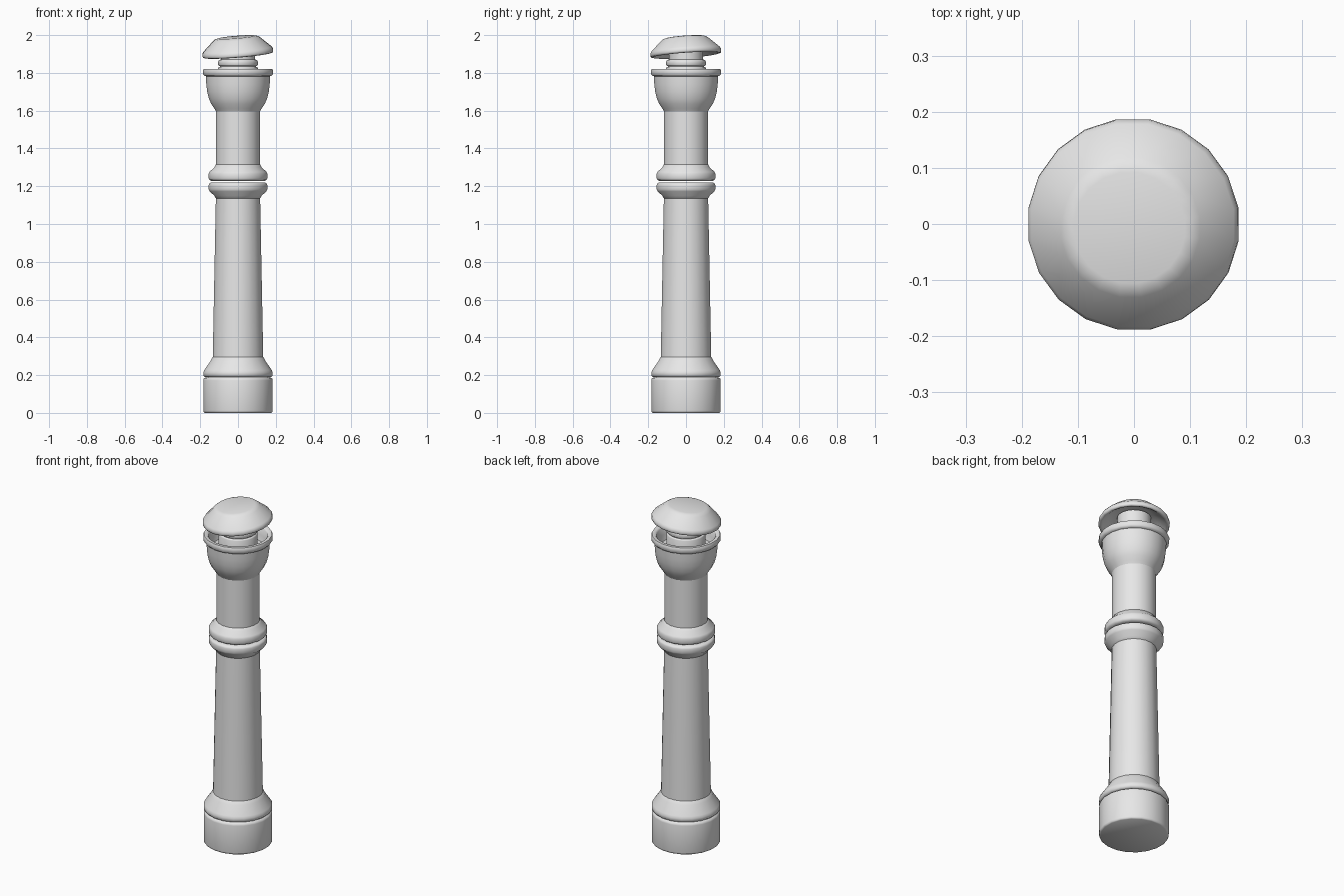
import bpy, bmesh, math

SIDES = 20

cube = bpy.data.objects.get("Cube")
if cube:
    bpy.data.objects.remove(cube, do_unlink=True)

stone = bpy.data.materials.new("light_grey")
stone.use_nodes = True
colour = (0.8, 0.8, 0.8, 1)
stone.diffuse_color = colour
stone.node_tree.nodes["Principled BSDF"].inputs["Base Color"].default_value = colour


def lathe(name, profile):
    """Turn (radius, height) points, listed from the lower axis to the upper, into a solid."""
    bm = bmesh.new()
    rings = []
    for r, z in profile:
        ring = []
        for i in range(SIDES):
            a = math.tau * (i + 0.5) / SIDES
            ring.append(bm.verts.new((r * math.cos(a), r * math.sin(a), z)))
        rings.append(ring)
    for low, high in zip(rings, rings[1:]):
        for i in range(SIDES):
            j = (i + 1) % SIDES
            bm.faces.new((low[i], low[j], high[j], high[i]))
    bm.faces.new(rings[0][::-1])
    bm.faces.new(rings[-1])
    mesh = bpy.data.meshes.new(name)
    bm.to_mesh(mesh)
    bm.free()
    mesh.materials.append(stone)
    obj = bpy.data.objects.new(name, mesh)
    bpy.context.collection.objects.link(obj)
    bpy.ops.object.select_all(action='DESELECT')
    obj.select_set(True)
    bpy.context.view_layer.objects.active = obj
    bpy.ops.object.shade_smooth_by_angle(angle=math.radians(50))
    return obj


# Drum at the foot, with softened edges
lathe("base", [(0.178, 0), (0.184, 0.004), (0.186, 0.012), (0.186, 0.172),
               (0.184, 0.181), (0.176, 0.187), (0.17, 0.19)])

# Ring above the foot, sloping in to the shaft
lathe("base_collar", [(0.17, 0.188), (0.179, 0.191), (0.186, 0.198), (0.186, 0.214),
                      (0.181, 0.226), (0.146, 0.277), (0.137, 0.295), (0.13, 0.3)])

# Tapered lower shaft
lathe("lower_shaft", [(0.136, 0.26), (0.118, 1.17)])

# Pair of mirrored collars around a groove
collar = [(0.113, -0.085), (0.119, -0.083), (0.126, -0.07), (0.152, -0.046),
          (0.157, -0.036), (0.157, -0.012), (0.154, -0.005), (0.144, 0.001)]
lathe("lower_collar", [(r, 1.219 + z) for r, z in collar])
lathe("upper_collar", [(r, 1.229 - z * 1.03) for r, z in reversed(collar)])

# Straight upper shaft
lathe("upper_shaft", [(0.118, 1.28), (0.118, 1.63)])

# Hollow bowl with a rounded lip
lathe("bowl", [(0.117, 1.595), (0.127, 1.612), (0.143, 1.635), (0.156, 1.664),
               (0.165, 1.7), (0.17, 1.74), (0.172, 1.782), (0.18, 1.784),
               (0.187, 1.792), (0.188, 1.812), (0.184, 1.821), (0.166, 1.821),
               (0.158, 1.812), (0.154, 1.77), (0.145, 1.74)])

# Grooved neck standing in the bowl
lathe("neck", [(0.106, 1.72), (0.106, 1.826), (0.103, 1.831), (0.096, 1.833),
               (0.096, 1.836), (0.103, 1.838), (0.106, 1.843), (0.106, 1.86),
               (0.102, 1.868), (0.09, 1.872), (0.09, 1.94)])

# Slightly tilted cap with a hollow underside
cap = lathe("cap", [(0.1, 0.05), (0.14, 0.03), (0.168, 0.006), (0.178, 0),
                    (0.187, 0.003), (0.19, 0.01), (0.189, 0.022), (0.183, 0.032),
                    (0.126, 0.085), (0.115, 0.093), (0.1, 0.097)])
cap.location.z = 1.893
cap.rotation_euler = (0.07, -0.08, 0)
